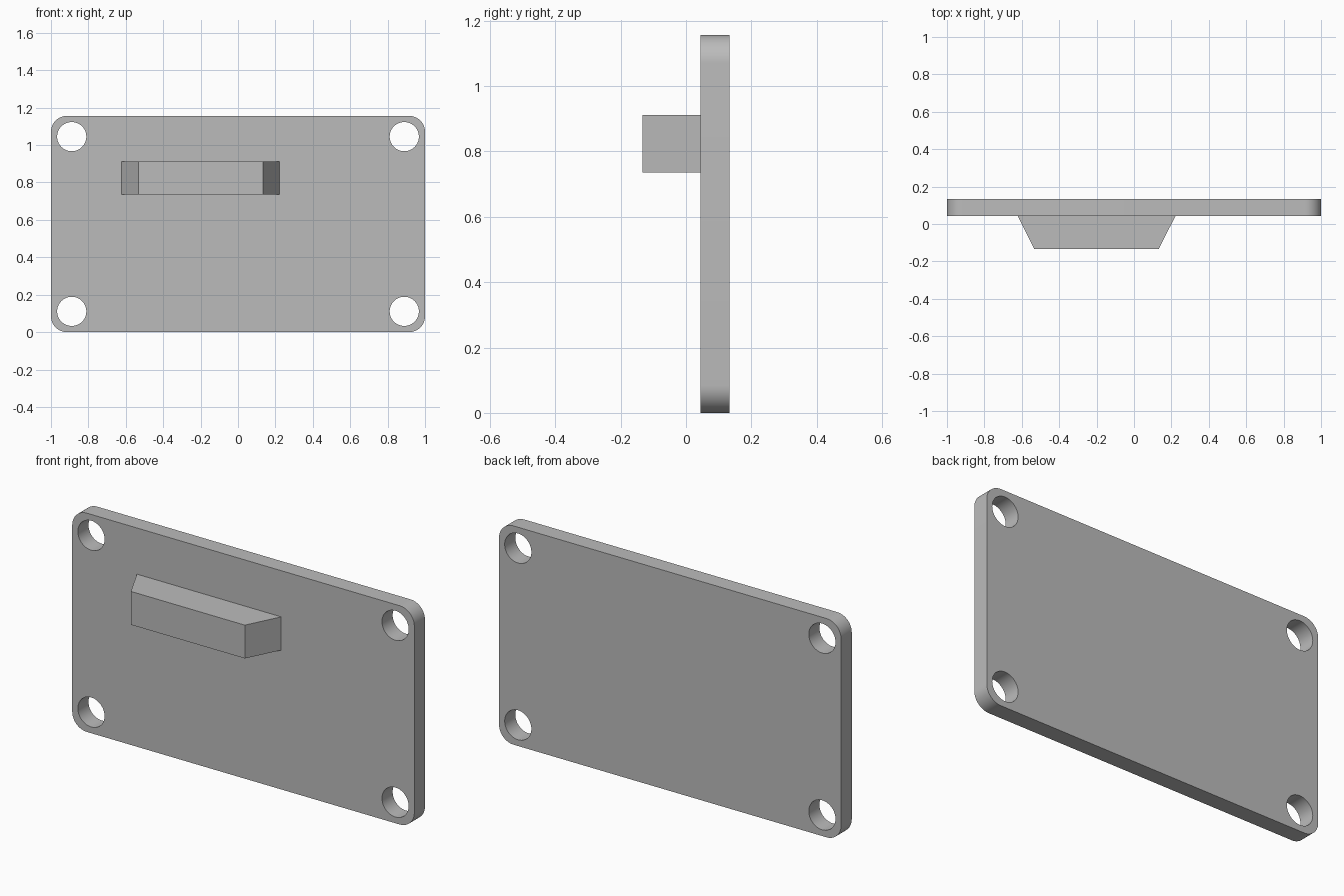
import bpy
import bmesh
from math import radians

default = bpy.data.objects.get("Cube")
if default:
    bpy.data.objects.remove(default, do_unlink=True)

WIDTH, HEIGHT = 2.0, 1.156
FRONT, BACK = 0.044, 0.133
CORNER = 0.085
HOLE_RADIUS, HOLE_INSET = 0.078, 0.111

grey = bpy.data.materials.new("plain grey")
grey.use_nodes = True
colour = (0.5, 0.5, 0.5, 1)
grey.diffuse_color = colour
grey.node_tree.nodes["Principled BSDF"].inputs["Base Color"].default_value = colour


def prism(name, outline, axis, start, end):
    """Extrude a closed outline along one axis (1 = y, 2 = z)."""
    bm = bmesh.new()
    verts = []
    for a, b in outline:
        verts.append(bm.verts.new((a, start, b) if axis == 1 else (a, b, start)))
    face = bm.faces.new(verts)
    moved = bmesh.ops.extrude_face_region(bm, geom=[face])["geom"]
    shift = [0, 0, 0]
    shift[axis] = end - start
    bmesh.ops.translate(bm, vec=shift,
                        verts=[g for g in moved if isinstance(g, bmesh.types.BMVert)])
    bmesh.ops.recalc_face_normals(bm, faces=bm.faces)
    mesh = bpy.data.meshes.new(name)
    bm.to_mesh(mesh)
    bm.free()
    mesh.materials.append(grey)
    obj = bpy.data.objects.new(name, mesh)
    bpy.context.collection.objects.link(obj)
    return obj


def activate(obj):
    bpy.ops.object.select_all(action="DESELECT")
    obj.select_set(True)
    bpy.context.view_layer.objects.active = obj


# Flat plate with rounded corners
half = WIDTH / 2
plate = prism("mounting_plate",
              [(-half, 0), (half, 0), (half, HEIGHT), (-half, HEIGHT)], 1, FRONT, BACK)
bm = bmesh.new()
bm.from_mesh(plate.data)
corners = [e for e in bm.edges
           if abs(e.verts[0].co.y - e.verts[1].co.y) > 0.01]
bmesh.ops.bevel(bm, geom=corners, offset=CORNER, segments=12, profile=0.5, affect="EDGES")
bm.to_mesh(plate.data)
bm.free()

# Bolt holes through the four corners
activate(plate)
for x in (HOLE_INSET - half, half - HOLE_INSET):
    for z in (HOLE_INSET, HEIGHT - HOLE_INSET):
        bpy.ops.mesh.primitive_cylinder_add(
            vertices=64, radius=HOLE_RADIUS, depth=0.4,
            location=(x, (FRONT + BACK) / 2, z), rotation=(radians(90), 0, 0))
        cutter = bpy.context.object
        cutter.name = "hole_cutter"
        cutter.hide_render = True
        cutter.data.materials.append(grey)
        activate(plate)
        cut = plate.modifiers.new("bolt_hole", "BOOLEAN")
        cut.operation = "DIFFERENCE"
        cut.solver = "EXACT"
        cut.object = cutter
        bpy.ops.object.modifier_apply(modifier=cut.name)
        bpy.data.objects.remove(cutter, do_unlink=True)
activate(plate)
bpy.ops.object.shade_smooth_by_angle(angle=radians(30))

# Tapered grip bar standing out from the front
prism("tapered_bar",
      [(-0.622, FRONT), (-0.533, -0.133), (0.133, -0.133), (0.222, FRONT)],
      2, 0.736, 0.912)
